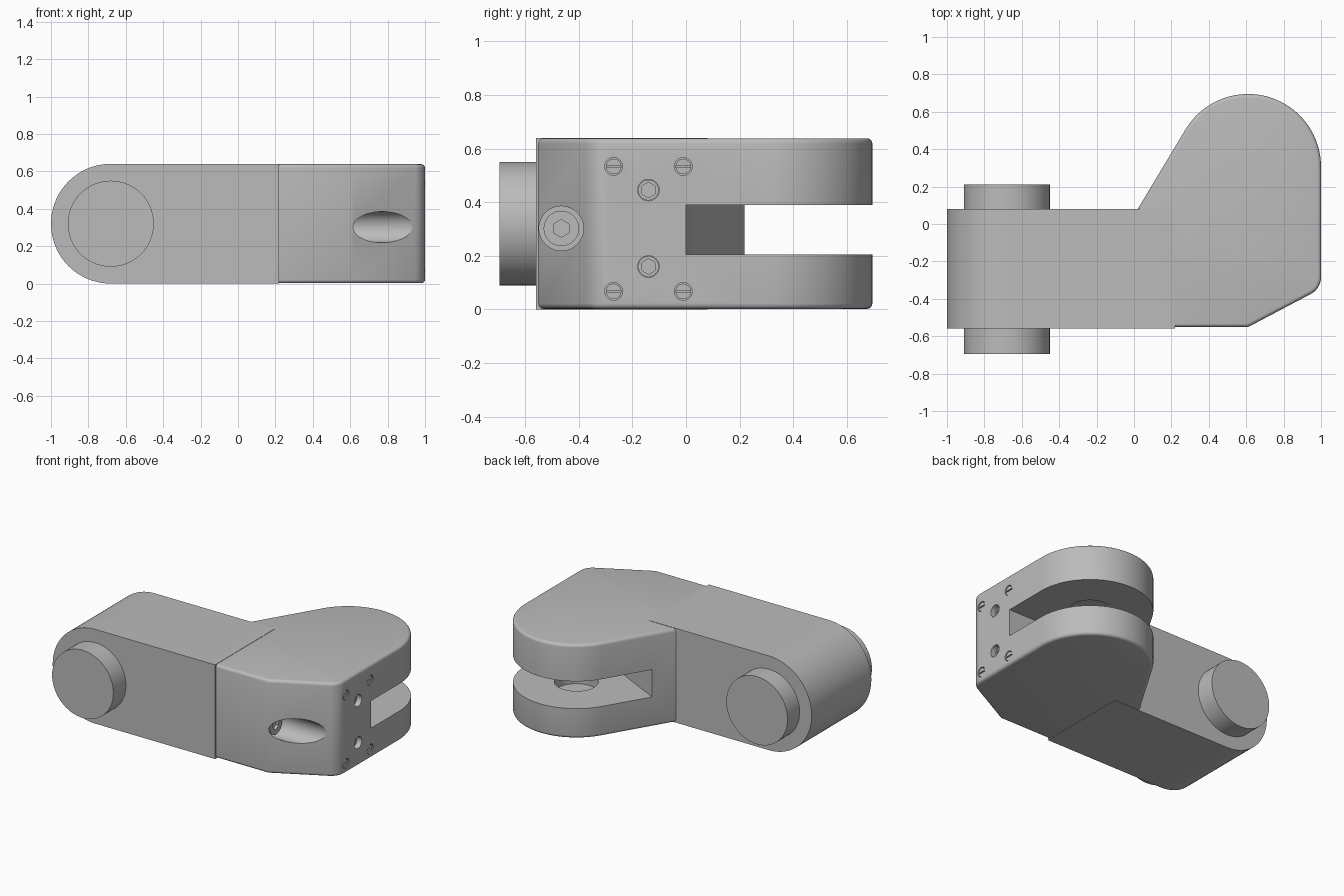
import bpy, bmesh, math
from mathutils import Vector

cube = bpy.data.objects.get("Cube")
if cube:
    bpy.data.objects.remove(cube, do_unlink=True)

# single material
grey = bpy.data.materials.new("machined grey")
grey.use_nodes = True
GREY = (0.5, 0.5, 0.5, 1.0)
grey.diffuse_color = GREY
grey.node_tree.nodes["Principled BSDF"].inputs["Base Color"].default_value = GREY


def arc(cx, cy, r, a0, a1, n):
    """Points on an arc, angles in degrees."""
    steps = [math.radians(a0 + (a1 - a0) * i / n) for i in range(n + 1)]
    return [(cx + r * math.cos(a), cy + r * math.sin(a)) for a in steps]


def circle(cx, cy, r, n=48):
    return arc(cx, cy, r, 0, 360, n)[:-1]


def prism(name, pts, axis, lo, hi, bevel=0.0):
    """Extrude a 2D outline along an axis, optionally rounding its rims."""
    place = {"x": lambda u, v, w: (w, u, v),
             "y": lambda u, v, w: (u, w, v),
             "z": lambda u, v, w: (u, v, w)}[axis]
    bm = bmesh.new()
    base = bm.faces.new([bm.verts.new(place(u, v, lo)) for u, v in pts])
    ext = bmesh.ops.extrude_face_region(bm, geom=[base])
    moved = [g for g in ext["geom"] if isinstance(g, bmesh.types.BMVert)]
    bmesh.ops.translate(bm, verts=moved, vec=Vector(place(0, 0, hi - lo)))
    bmesh.ops.recalc_face_normals(bm, faces=bm.faces)
    if bevel:
        k = "xyz".index(axis)
        rims = [e for e in bm.edges
                if abs(e.verts[0].co[k] - e.verts[1].co[k]) < 1e-6]
        bmesh.ops.bevel(bm, geom=rims, offset=bevel, segments=4,
                        profile=0.5, affect="EDGES")
    mesh = bpy.data.meshes.new(name)
    bm.to_mesh(mesh)
    bm.free()
    mesh.materials.append(grey)
    ob = bpy.data.objects.new(name, mesh)
    bpy.context.collection.objects.link(ob)
    return ob


def activate(ob):
    bpy.ops.object.select_all(action="DESELECT")
    ob.select_set(True)
    bpy.context.view_layer.objects.active = ob


def cut(ob, cutter):
    """Subtract a cutter and discard it."""
    cutter.hide_render = True
    mod = ob.modifiers.new("cut", "BOOLEAN")
    mod.operation = "DIFFERENCE"
    mod.solver = "EXACT"
    mod.object = cutter
    activate(ob)
    bpy.ops.object.modifier_apply(modifier=mod.name)
    bpy.data.objects.remove(cutter, do_unlink=True)


def smooth(ob):
    activate(ob)
    bpy.ops.object.shade_smooth_by_angle(angle=math.radians(28))


# arm with a rounded free end
arm = prism("arm", [(0.22, 0.0), (0.22, 0.64)] + arc(-0.68, 0.32, 0.32, 90, 270, 48),
            "y", -0.56, 0.08)
smooth(arm)

# pivot pin through the free end
smooth(prism("pivot_pin", circle(-0.68, 0.32, 0.23, 64), "y", -0.695, 0.21))

# clevis head: chamfered front corner, round back, straight flank to the arm
outline = ([(0.0, 0.047), (0.1, -0.551), (0.61, -0.551)]
           + arc(0.90, -0.285, 0.10, -62.3, 0, 8)
           + arc(0.61, 0.305, 0.39, 0, 149, 40))
head = prism("clevis_head", outline, "z", 0.002, 0.638, bevel=0.02)

# slot between the two plates
slot = ([(1.2, 0.0)] + arc(0.61, 0.305, 0.305, 270, 243.4, 10)
        + [(-0.08, 0.31), (-0.08, 1.0), (1.2, 1.0)])
cut(head, prism("slot_cutter", slot, "z", 0.205, 0.39))

# round bearing seats in both plates
cut(head, prism("seat_cutter", circle(0.61, 0.305, 0.135), "z", 0.13, 0.465))

# counterbore running in from the chamfer
cut(head, prism("counterbore_cutter", circle(-0.465, 0.302, 0.083), "x", 0.57, 1.2))

# holes in the end face
hex_spots = [(-0.14, 0.16), (-0.14, 0.445)]
pin_spots = [(y, z) for y in (-0.27, -0.01) for z in (0.067, 0.533)]
for y, z in hex_spots:
    cut(head, prism("bolt_hole_cutter", circle(y, z, 0.04, 32), "x", 0.93, 1.1))
for y, z in pin_spots:
    cut(head, prism("screw_hole_cutter", circle(y, z, 0.033, 32), "x", 0.96, 1.1))
smooth(head)


def socket_bolt(name, y, z, r, x0, x1):
    """Bolt head with a hexagonal socket."""
    bolt = prism(name, circle(y, z, r, 32), "x", x0, x1)
    cut(bolt, prism("hex_cutter", arc(y, z, r * 0.5 if r > 0.05 else r * 0.75, 30, 330, 5),
                    "x", x1 - 0.02, x1 + 0.1))
    smooth(bolt)


socket_bolt("clamp_bolt", -0.465, 0.302, 0.066, 0.56, 0.61)
for i, (y, z) in enumerate(hex_spots):
    socket_bolt(f"end_bolt_{i + 1}", y, z, 0.0385, 0.92, 0.965)

# slotted screws nearly flush with the end face
for i, (y, z) in enumerate(pin_spots):
    screw = prism(f"slotted_screw_{i + 1}", circle(y, z, 0.029, 32), "x", 0.955, 0.996)
    groove = [(y - 0.05, z - 0.004), (y + 0.05, z - 0.004),
              (y + 0.05, z + 0.004), (y - 0.05, z + 0.004)]
    cut(screw, prism("groove_cutter", groove, "x", 0.98, 1.1))
    smooth(screw)
